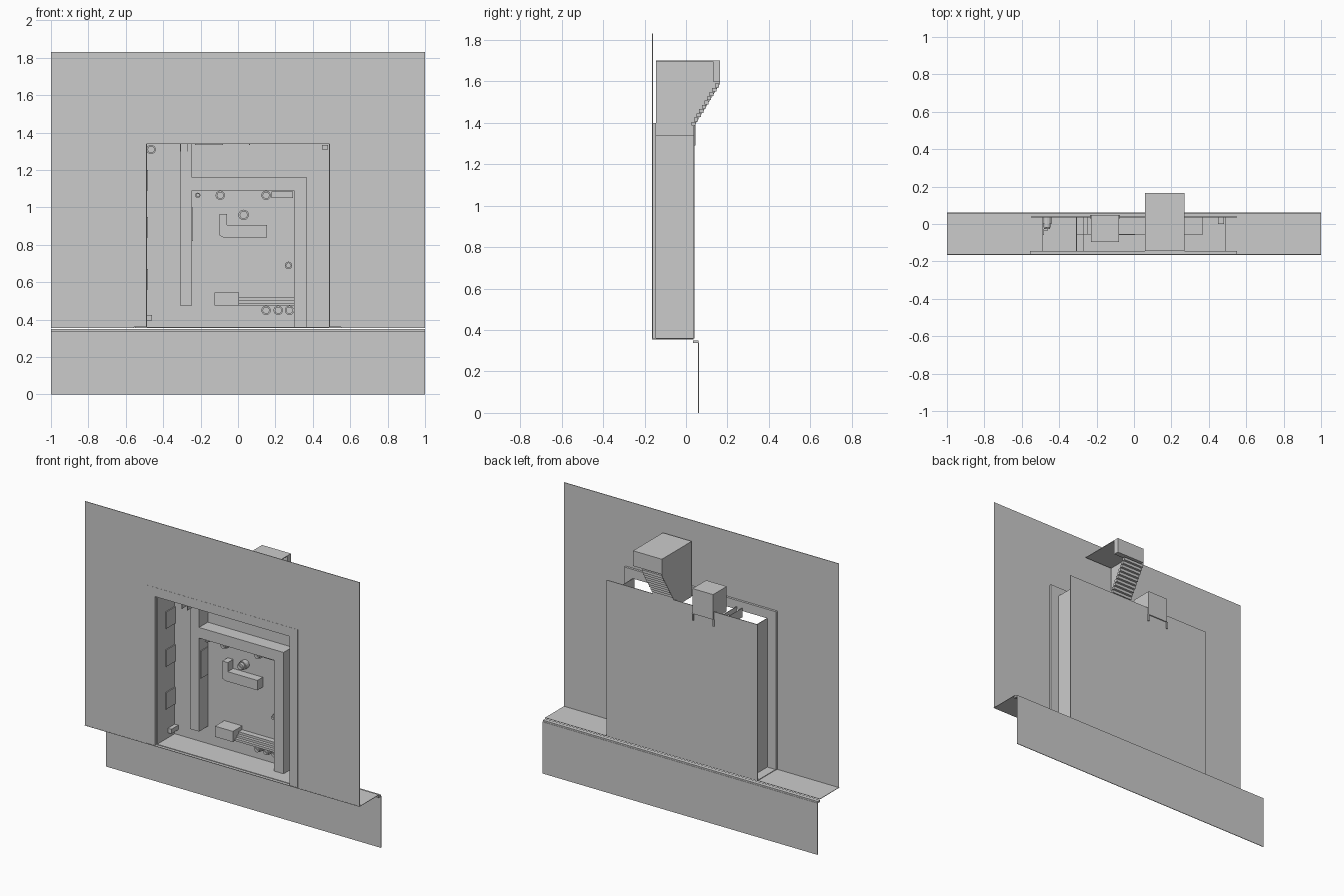
import bpy, bmesh, math
from mathutils import Matrix, Vector

if "Cube" in bpy.data.objects:
    bpy.data.objects.remove(bpy.data.objects["Cube"], do_unlink=True)

grey = bpy.data.materials.new("plain grey")
grey.use_nodes = True
COL = (0.6, 0.6, 0.6, 1)
grey.diffuse_color = COL
grey.node_tree.nodes["Principled BSDF"].inputs["Base Color"].default_value = COL


def finish(name, bm):
    me = bpy.data.meshes.new(name)
    bmesh.ops.recalc_face_normals(bm, faces=bm.faces)
    bm.to_mesh(me)
    bm.free()
    me.materials.append(grey)
    ob = bpy.data.objects.new(name, me)
    bpy.context.scene.collection.objects.link(ob)
    return ob


def box(name, x0, x1, y0, y1, z0, z1):
    bm = bmesh.new()
    m = Matrix.Translation(((x0 + x1) / 2, (y0 + y1) / 2, (z0 + z1) / 2)) \
        @ Matrix.Diagonal((x1 - x0, y1 - y0, z1 - z0, 1))
    bmesh.ops.create_cube(bm, size=1, matrix=m)
    return finish(name, bm)


def slab(name, pts, axis, start, depth):
    """Extrude a flat outline along y (points are x,z) or x (points are y,z)."""
    bm = bmesh.new()
    put = (lambda p: (p[0], start, p[1])) if axis == "y" else (lambda p: (start, *p))
    face = bm.faces.new([bm.verts.new(put(p)) for p in pts])
    ext = bmesh.ops.extrude_face_region(bm, geom=[face])["geom"]
    move = Vector((0, depth, 0) if axis == "y" else (depth, 0, 0))
    bmesh.ops.translate(bm, vec=move, verts=[v for v in ext if isinstance(v, bmesh.types.BMVert)])
    return finish(name, bm)


def knob(name, x, z, r, front=-0.02):
    """Round knob with a raised grip bar, mounted on the back panel."""
    bm = bmesh.new()
    turn = Matrix.Rotation(math.pi / 2, 4, "X")
    for rad, y0 in ((r, front + 0.02), (r * 0.75, front)):
        m = Matrix.Translation((x, (y0 + BACK) / 2, z)) @ turn
        bmesh.ops.create_cone(bm, cap_ends=True, segments=16, radius1=rad,
                              radius2=rad, depth=BACK - y0, matrix=m)
    m = Matrix.Translation((x, front, z)) @ Matrix.Rotation(0.6, 4, "Y") \
        @ Matrix.Diagonal((r * 1.3, 0.012, r * 0.35, 1))
    bmesh.ops.create_cube(bm, size=1, matrix=m)
    return finish(name, bm)


def arch(x0, x1, z0, z1):
    """Outline of a wall or frame with an opening at the bottom."""
    (a, b), (c, d), (z, t, u) = x0, x1, (z0, z1[0], z1[1])
    return [(a, z), (a, u), (d, u), (d, z), (c, z), (c, t), (b, t), (b, z)]


FRONT, BACK, FLOOR = -0.165, 0.04, 0.36
T = 0.004

# Outer wall, ledge and lower board
slab("front_wall", arch((-1, -0.555), (0.55, 1), 0.355, (1.4, 1.83)), "y", FRONT + 0.001, T)
box("ledge", -1, 1, FRONT, 0.037, 0.355, 0.358)
box("ledge_lip", -1, 1, 0.033, 0.06, 0.338, 0.35)
box("lower_board", -1, 1, 0.058, 0.062, 0, 0.34)

# Opening frame and alcove shell
slab("opening_frame", arch((-0.555, -0.49), (0.49, 0.55), FLOOR, (1.34, 1.4)), "y", FRONT, 0.02)
box("back_panel", -0.55, 0.55, BACK - T, BACK, FLOOR, 1.385)
box("alcove_floor", -0.55, 0.55, -0.145, BACK, FLOOR - 0.002, FLOOR + 0.002)
for name, x in (("right_jamb", -0.49), ("left_jamb", 0.486)):
    box(name, x, x + T, -0.145, BACK, FLOOR, 1.34)

# Inner post and inner arch
box("inner_post", -0.31, -0.245, -0.055, BACK, 0.475, 1.34)
slab("inner_arch", [(-0.245, 1.09), (-0.245, 1.16), (0.37, 1.16), (0.37, FLOOR),
                    (0.30, FLOOR), (0.30, 1.09)], "y", -0.055, BACK + 0.055)

# Thin plates on the jamb and the post
for z in (1.09, 0.84, 0.56):
    box("jamb_plate", -0.486, -0.48, -0.06, BACK, z, z + 0.11)
box("post_plate", -0.245, -0.24, -0.04, 0.03, 0.82, 1.0)

# Knobs
for x, z, r in ((-0.465, 1.31, 0.025), (-0.215, 1.065, 0.014), (-0.095, 1.065, 0.025),
                (0.15, 1.065, 0.025), (0.03, 0.96, 0.028), (0.27, 0.69, 0.02),
                (0.15, 0.45, 0.025), (0.215, 0.45, 0.025), (0.275, 0.45, 0.025)):
    knob("knob", x, z, r)

# Small boxes and the bracket
box("label_box", 0.18, 0.295, 0.01, BACK, 1.05, 1.085)
box("lower_corner_block", -0.49, -0.46, -0.035, BACK, 0.395, 0.425)
box("upper_corner_block", 0.45, 0.48, -0.0, BACK, 1.31, 1.335)
slab("bracket", [(-0.10, 0.85), (-0.10, 0.965), (-0.06, 0.965), (-0.06, 0.905),
                 (0.155, 0.905), (0.155, 0.84), (-0.08, 0.84)], "y", -0.02, BACK + 0.02)

# Bottom box and its stepped rails
box("bottom_box", -0.125, 0.005, -0.06, BACK, 0.475, 0.545)
for i, y in enumerate((-0.04, -0.02, 0.0)):
    z = 0.475 + 0.015 * i
    box("rail", 0.005, 0.30, y, BACK, z, z + 0.015)

# Block standing behind the wall
box("rear_block", -0.23, -0.08, -0.095, 0.047, 1.335, 1.5)
for x in (-0.235, -0.085):
    box("block_foot", x, x + 0.01, 0.03, 0.047, 1.29, 1.335)
for x in (-0.31, -0.27):
    box("top_divider", x, x + T, -0.145, BACK, 1.3, 1.36)

# Chute: closed on one side, with a slatted slope
SIDE = [(-0.145, 1.335), (-0.145, 1.7), (0.165, 1.7), (0.165, 1.59), (0.04, 1.385), (0.04, 1.335)]
slab("chute_side", SIDE, "x", 0.06, T)
box("chute_top", 0.06, 0.27, -0.145, 0.165, 1.696, 1.7)
box("chute_lip", 0.06, 0.27, 0.13, 0.165, 1.6, 1.696)
slats = 10
for i in range(slats):
    t = (i + 0.5) / slats
    y, z = 0.04 + 0.125 * t, 1.385 + 0.205 * t
    box("chute_slat", 0.06, 0.21, y - 0.02, y, z - 0.009, z + 0.009)
